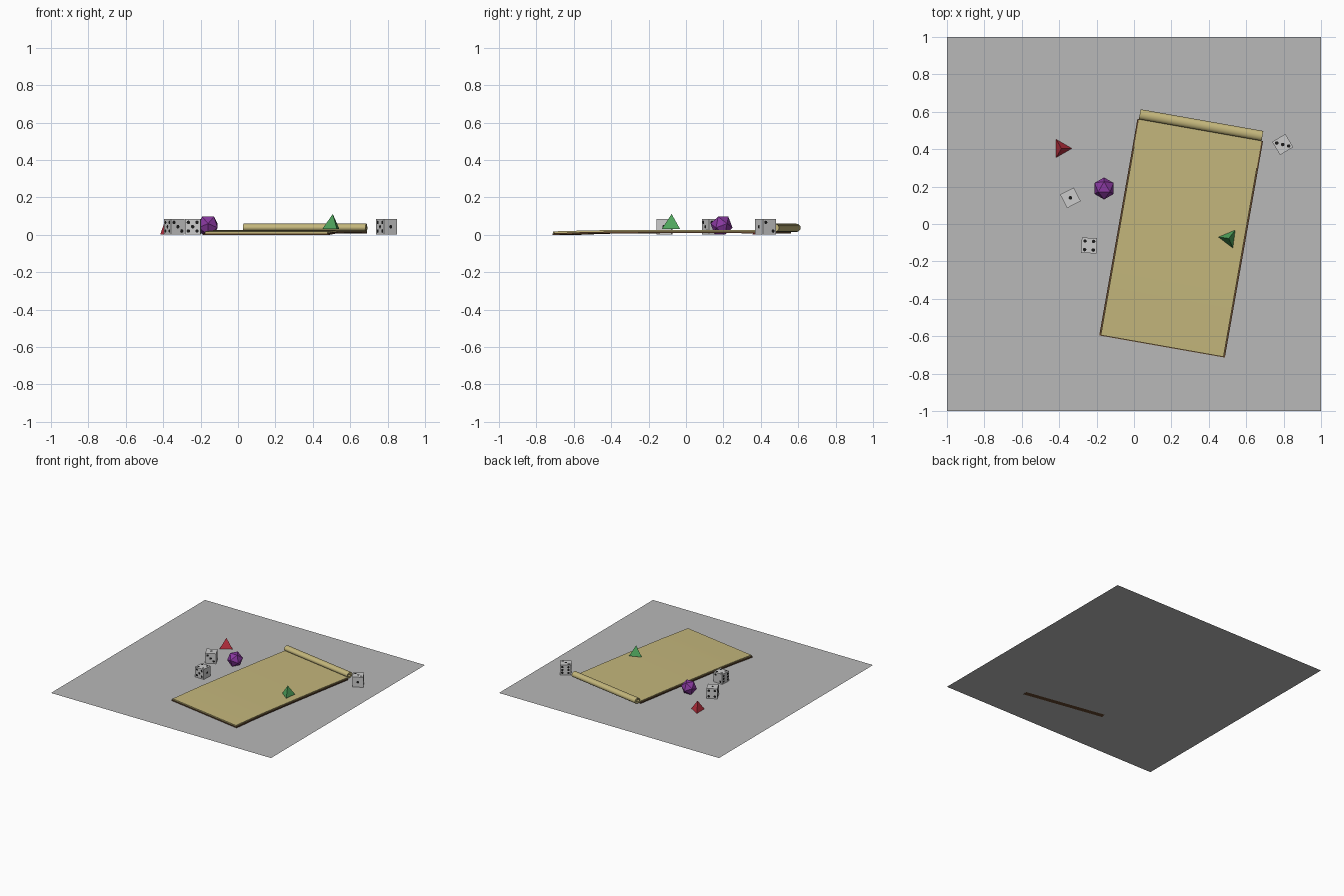
import bpy, bmesh, math
from mathutils import Vector, Matrix

if "Cube" in bpy.data.objects:
    bpy.data.objects.remove(bpy.data.objects["Cube"])


def material(name, rgb):
    m = bpy.data.materials.new(name)
    m.diffuse_color = (*rgb, 1)
    m.use_nodes = True
    m.node_tree.nodes["Principled BSDF"].inputs["Base Color"].default_value = m.diffuse_color
    return m


STONE = material("ground_grey", (0.48, 0.48, 0.48))
PAPER = material("parchment", (0.55, 0.47, 0.2))
BROWN = material("dark_edge", (0.12, 0.06, 0.025))
WHITE = material("die_white", (0.8, 0.8, 0.8))
BLACK = material("pip_black", (0.01, 0.01, 0.01))
PURPLE = material("purple", (0.25, 0.04, 0.35))
RED = material("red", (0.5, 0.03, 0.05))
GREEN = material("green", (0.08, 0.38, 0.11))


def make(name, bm, mats, loc=(0, 0, 0), turn=0):
    bmesh.ops.recalc_face_normals(bm, faces=bm.faces)
    me = bpy.data.meshes.new(name)
    bm.to_mesh(me)
    bm.free()
    for m in mats:
        me.materials.append(m)
    ob = bpy.data.objects.new(name, me)
    ob.location = loc
    ob.rotation_euler.z = math.radians(turn)
    bpy.context.collection.objects.link(ob)
    return ob


# Ground sheet
bpy.ops.mesh.primitive_plane_add(size=2)
ground = bpy.context.object
ground.name = "ground"
ground.data.materials.append(STONE)


# Scroll: a thick ribbon following a side profile of (length, height) points
def ribbon(name, path, half_thick, half_width, mat):
    bm = bmesh.new()
    rows = []
    for i, p in enumerate(path):
        a, b = Vector(path[max(i - 1, 0)]), Vector(path[min(i + 1, len(path) - 1)])
        t = (b - a).normalized()
        n = Vector((-t.y, t.x)) * half_thick
        p = Vector(p)
        rows.append([bm.verts.new((x, q.x, q.y)) for x, q in (
            (-half_width, p - n), (half_width, p - n),
            (half_width, p + n), (-half_width, p + n))])
    for r, s in zip(rows, rows[1:]):
        for k in range(4):
            bm.faces.new((r[k], r[(k + 1) % 4], s[(k + 1) % 4], s[k]))
    bm.faces.new(rows[0])
    bm.faces.new(rows[-1])
    ob = make(name, bm, [mat], (0.15, -0.655, 0), -10)
    bpy.ops.object.select_all(action='DESELECT')
    ob.select_set(True)
    bpy.context.view_layer.objects.active = ob
    bpy.ops.object.shade_smooth_by_angle(angle=math.radians(35))
    return ob


flat = [(0.003, 0.013), (0.15, 0.017), (0.3, 0.020), (0.6, 0.021), (0.9, 0.021), (1.17, 0.019)]
curl = []
for i in range(31):
    a = -math.pi / 2 + i * math.tau * 1.5 / 30
    shrink = 1 - 0.5 * max(0, i - 8) / 22
    curl.append((1.20 + 0.024 * shrink * math.cos(a), 0.037 + 0.018 * shrink * math.sin(a)))
ribbon("scroll_sheet", flat + curl, 0.005, 0.333, PAPER)
under = [(0, 0.003), (0.15, 0.009), (0.3, 0.012), (0.6, 0.013), (0.9, 0.013), (1.175, 0.012)]
ribbon("scroll_backing", under, 0.0045, 0.341, BROWN)

# Six-sided dice with raised pip discs
SIDE = 0.082
CORNERS = [(1, 1), (-1, -1), (-1, 1), (1, -1)]
PIPS = {1: [(0, 0)], 2: CORNERS[2:], 3: [(0, 0)] + CORNERS[2:], 4: CORNERS,
        5: CORNERS + [(0, 0)], 6: CORNERS + [(-1, 0), (1, 0)]}


def die(name, loc, turn, top, front, right):
    bm = bmesh.new()
    bmesh.ops.create_cube(bm, size=SIDE)
    sides = {(0, 0, 1): top, (0, 0, -1): 7 - top, (0, -1, 0): front,
             (0, 1, 0): 7 - front, (1, 0, 0): right, (-1, 0, 0): 7 - right}
    for n, count in sides.items():
        if n[2]:
            rot = Matrix.Rotation(0 if n[2] > 0 else math.pi, 4, 'X')
        else:
            rot = (Matrix.Rotation(math.atan2(n[1], n[0]) + math.pi / 2, 4, 'Z')
                   @ Matrix.Rotation(math.pi / 2, 4, 'X'))
        for u, v in PIPS[count]:
            old = set(bm.faces)
            bmesh.ops.create_circle(bm, cap_ends=True, segments=12, radius=0.0095, matrix=rot
                                    @ Matrix.Translation((u * 0.023, v * 0.023, SIDE / 2 + 0.0006)))
            for f in set(bm.faces) - old:
                f.material_index = 1
                f.normal_update()
    # discs are single faces, so point each one outward
    ob = make(name, bm, [WHITE, BLACK], (*loc, SIDE / 2 + 0.002), turn)
    bm = bmesh.new()
    bm.from_mesh(ob.data)
    for f in bm.faces:
        if f.normal.dot(f.calc_center_median()) < 0:
            f.normal_flip()
    bm.to_mesh(ob.data)
    bm.free()


die("die_left_back", (-0.34, 0.14), 27, 1, 3, 2)
die("die_left_front", (-0.24, -0.115), -3, 4, 5, 1)
die("die_right", (0.795, 0.425), 31, 3, 1, 2)

# Twenty-sided die resting on one face
bm = bmesh.new()
bmesh.ops.create_icosphere(bm, subdivisions=1, radius=0.06)
bm.normal_update()
bm.faces.ensure_lookup_table()
q = bm.faces[0].normal.rotation_difference(Vector((0, 0, -1)))
bmesh.ops.rotate(bm, verts=bm.verts, matrix=q.to_matrix())
far = max(bm.verts, key=lambda v: v.co.xy.length).co
bmesh.ops.rotate(bm, verts=bm.verts,
                 matrix=Matrix.Rotation(math.pi / 2 - math.atan2(far.y, far.x), 3, 'Z'))
low = min(v.co.z for v in bm.verts)
make("twenty_sided_die", bm, [PURPLE], (-0.16, 0.19, -low + 0.001))


# Four-sided dice
def pyramid(name, loc, turn, mat):
    bm = bmesh.new()
    r = 0.056
    h = r * math.sqrt(2)
    bmesh.ops.create_cone(bm, cap_ends=True, segments=3, radius1=r, radius2=0, depth=h,
                          matrix=Matrix.Translation((0, 0, h / 2)) @ Matrix.Rotation(-math.pi / 2, 4, 'Z'))
    bmesh.ops.remove_doubles(bm, verts=bm.verts, dist=1e-5)
    tip = max((v for v in bm.verts if v.co.z < h / 2), key=lambda v: v.co.x).co
    bmesh.ops.rotate(bm, verts=bm.verts, matrix=Matrix.Rotation(-math.atan2(tip.y, tip.x), 3, 'Z'))
    make(name, bm, [mat], loc, turn)


pyramid("red_four_sided_die", (-0.388, 0.404, 0.001), 0, RED)
pyramid("green_four_sided_die", (0.507, -0.077, 0.032), 172.5, GREEN)
